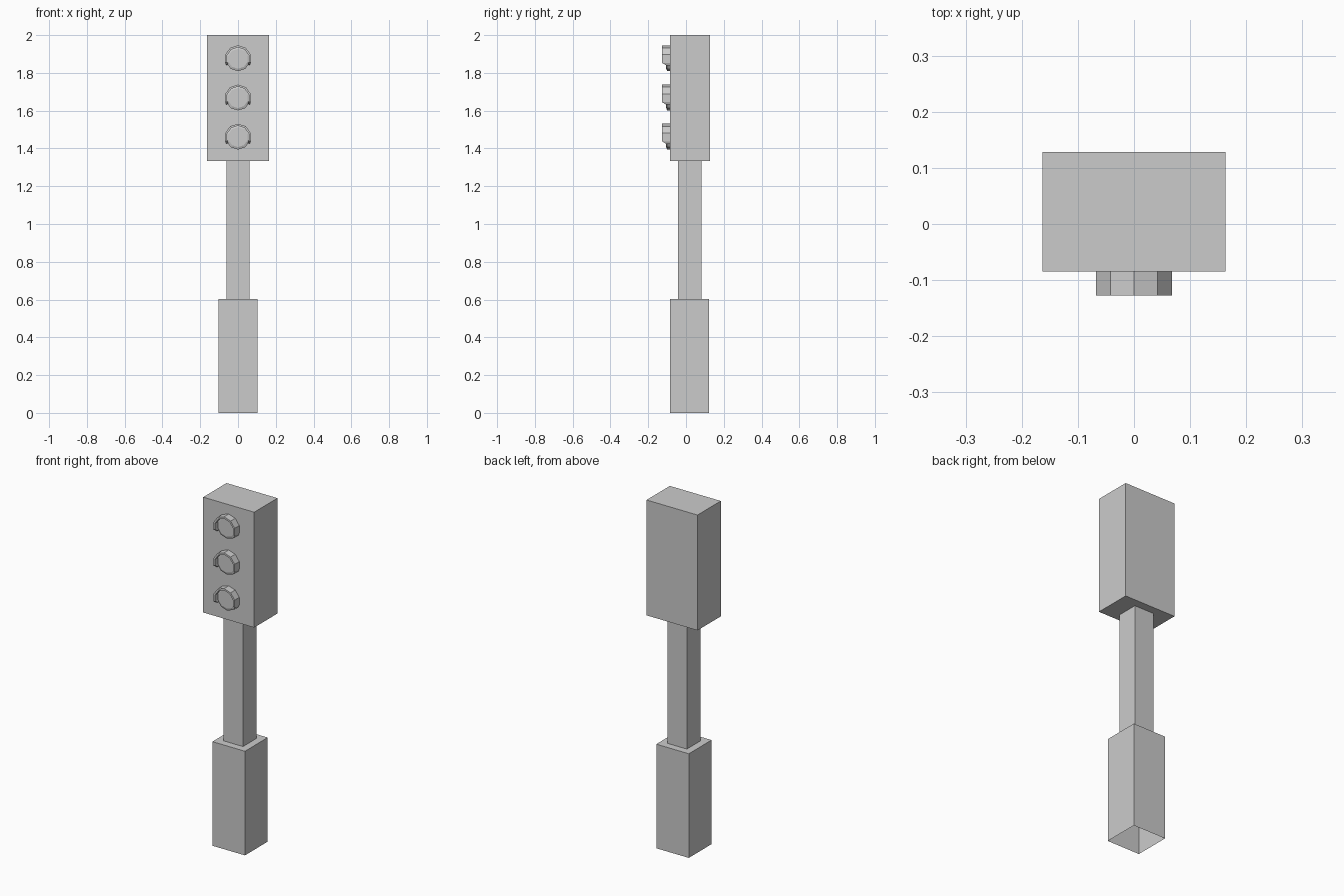
import bpy, bmesh
from math import cos, sin, radians

cube = bpy.data.objects.get("Cube")
if cube:
    bpy.data.objects.remove(cube, do_unlink=True)

# Single grey finish
grey = bpy.data.materials.new("light_grey")
grey.use_nodes = True
colour = (0.6, 0.6, 0.6, 1)
grey.diffuse_color = colour
grey.node_tree.nodes["Principled BSDF"].inputs["Base Color"].default_value = colour


def finish(name, bm):
    bmesh.ops.recalc_face_normals(bm, faces=bm.faces)
    mesh = bpy.data.meshes.new(name)
    bm.to_mesh(mesh)
    bm.free()
    mesh.materials.append(grey)
    obj = bpy.data.objects.new(name, mesh)
    bpy.context.collection.objects.link(obj)
    return obj


def box(name, half_x, y0, y1, z0, z1, open_bottom=False):
    bm = bmesh.new()
    bmesh.ops.create_cube(bm, size=1)
    for v in bm.verts:
        v.co = (v.co.x * 2 * half_x,
                y1 if v.co.y > 0 else y0,
                z1 if v.co.z > 0 else z0)
    bmesh.ops.recalc_face_normals(bm, faces=bm.faces)
    if open_bottom:
        floor = [f for f in bm.faces if f.normal.z < -0.9]
        bmesh.ops.delete(bm, geom=floor, context='FACES_ONLY')
    return finish(name, bm)


def point(radius, degrees, y, z):
    a = radians(degrees)
    return (radius * cos(a), y, z + radius * sin(a))


FACE_Y = -0.085    # front of the signal head
LENS_Y = -0.105
VISOR_Y = -0.127


def lens(name, z):
    # Ten-sided stub with a bevelled rim and a flat front
    bm = bmesh.new()
    rings = [[bm.verts.new(point(r, 18 + 36 * k, y, z)) for k in range(10)]
             for r, y in ((0.066, FACE_Y), (0.066, -0.1), (0.053, LENS_Y))]
    for a, b in zip(rings, rings[1:]):
        for k in range(10):
            n = (k + 1) % 10
            bm.faces.new((a[k], a[n], b[n], b[k]))
    bm.faces.new(rings[-1])
    return finish(name, bm)


def visor(name, z):
    # Open-bottomed hood, its lower ends cut back to the lens
    bm = bmesh.new()
    angles = [-30] + [-18 + 36 * k for k in range(7)] + [210]
    sections = []
    for a in angles:
        front = LENS_Y if a in (-30, 210) else VISOR_Y
        sections.append([bm.verts.new(point(r, a, y, z)) for r, y in
                         ((0.071, FACE_Y), (0.071, front),
                          (0.06, front), (0.06, FACE_Y))])
    for a, b in zip(sections, sections[1:]):
        for k in range(4):
            n = (k + 1) % 4
            bm.faces.new((a[k], a[n], b[n], b[k]))
    bm.faces.new(sections[0])
    bm.faces.new(sections[-1])
    return finish(name, bm)


# Post
box("base", 0.104, -0.085, 0.123, 0, 0.602, open_bottom=True)
box("pole", 0.062, -0.043, 0.081, 0.602, 1.333)
box("signal_head", 0.163, FACE_Y, 0.128, 1.333, 2)

# Three lamps with hoods
for label, height in (("top", 1.875), ("middle", 1.667), ("bottom", 1.46)):
    lens(label + "_lens", height)
    visor(label + "_visor", height)
